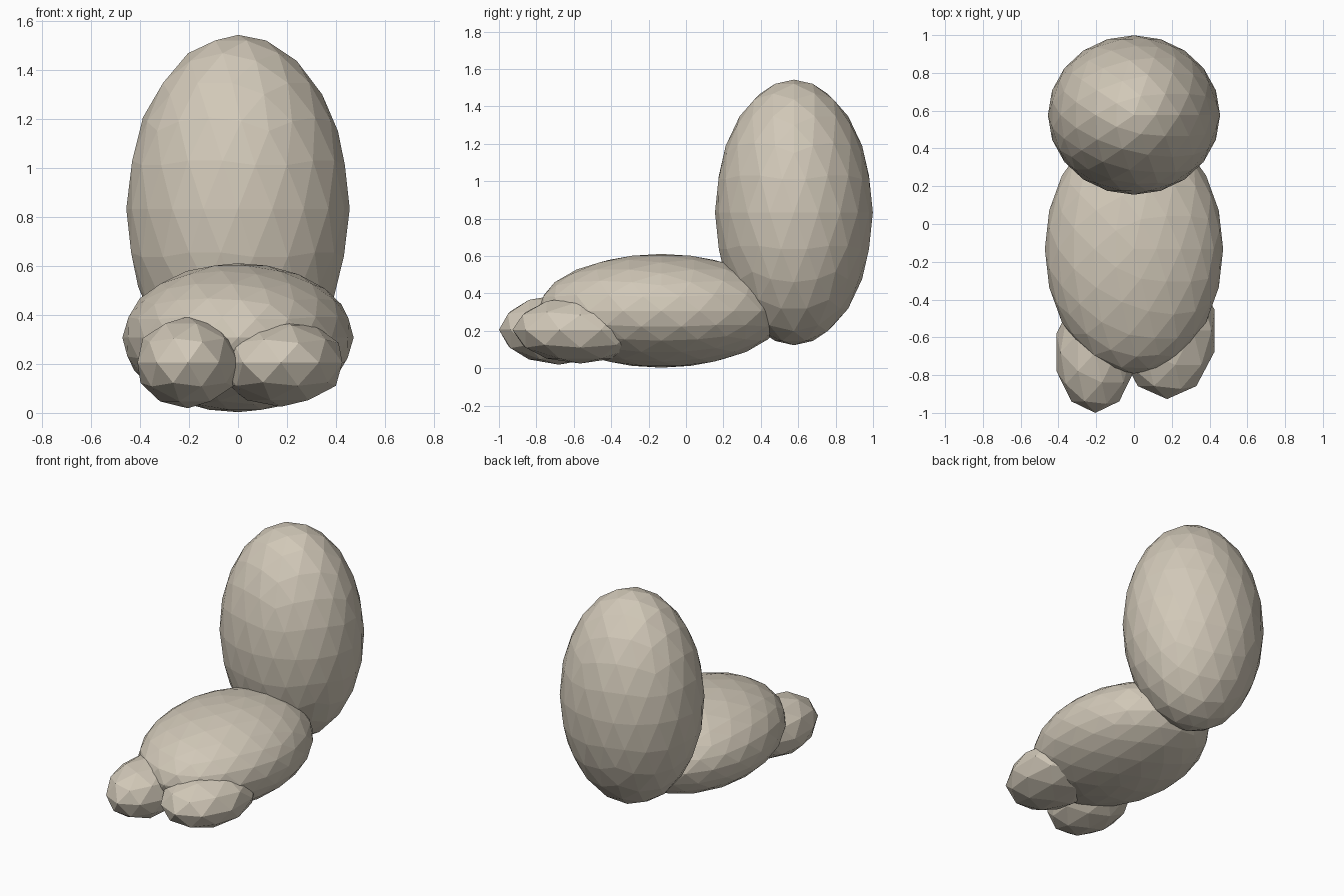
import bpy

if "Cube" in bpy.data.objects:
    bpy.data.objects.remove(bpy.data.objects["Cube"])

# One stone-beige colour for the whole seat
beige = bpy.data.materials.new("stone_beige")
beige.diffuse_color = (0.64, 0.58, 0.48, 1)
beige.use_nodes = True
beige.node_tree.nodes["Principled BSDF"].inputs["Base Color"].default_value = beige.diffuse_color


def pebble(name, centre, radii, detail):
    """Flat-faced ellipsoid made from a stretched icosphere."""
    bpy.ops.mesh.primitive_ico_sphere_add(subdivisions=detail, radius=1, location=centre)
    ob = bpy.context.object
    ob.name = name
    ob.scale = radii
    bpy.ops.object.transform_apply(location=False, rotation=False, scale=True)
    ob.data.materials.append(beige)
    return ob


# Large rounded masses
pebble("upright_body", (0, 0.577, 0.833), (0.456, 0.422, 0.71), 3)
pebble("lying_body", (0, -0.132, 0.307), (0.472, 0.66, 0.304), 3)

# Two small coarse feet at the front
pebble("left_foot", (-0.205, -0.68, 0.206), (0.216, 0.32, 0.187), 2)
pebble("right_foot", (0.175, -0.565, 0.205), (0.264, 0.362, 0.18), 2)
